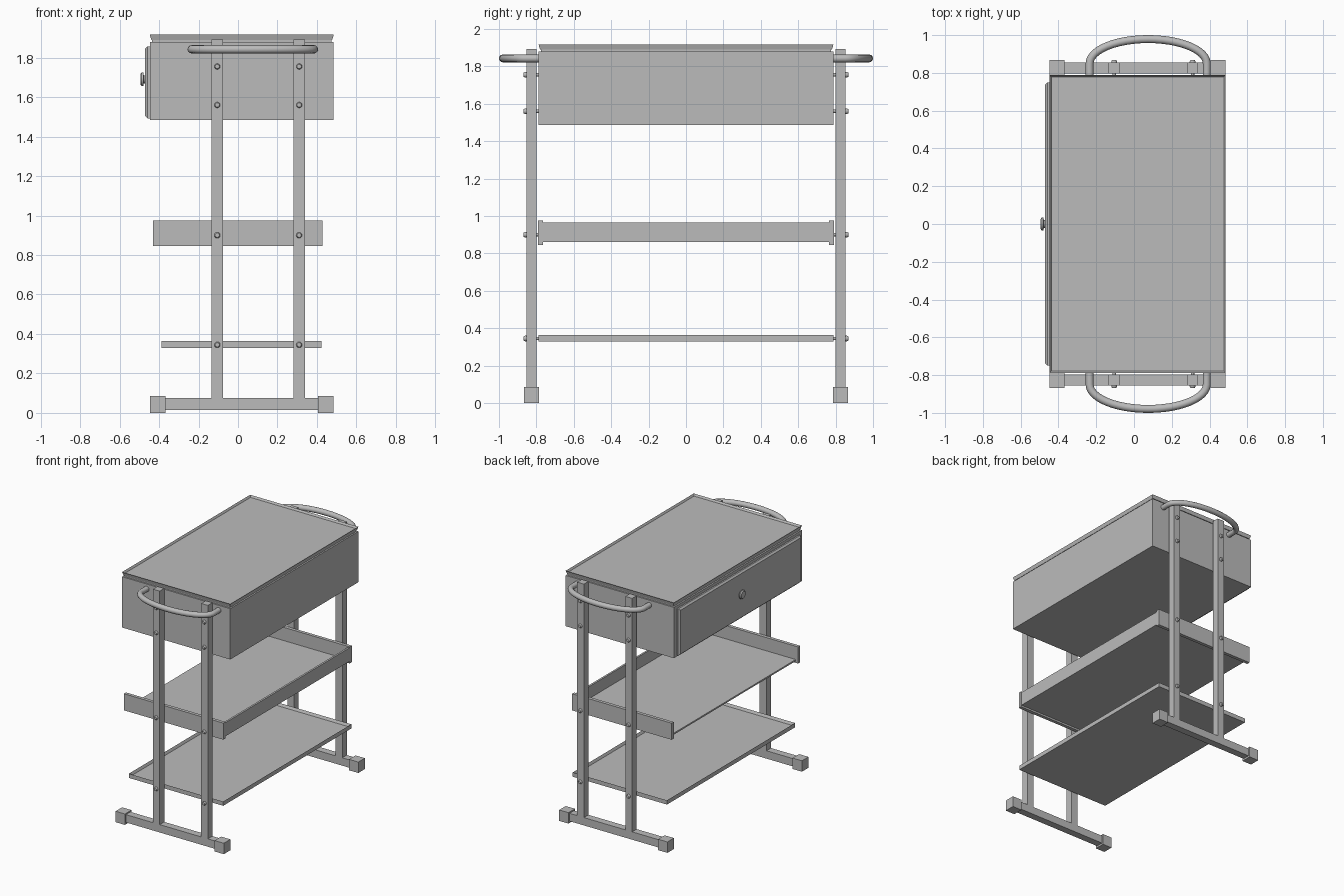
import bpy, bmesh, math
from mathutils import Matrix, Vector

if "Cube" in bpy.data.objects:
    bpy.data.objects.remove(bpy.data.objects["Cube"], do_unlink=True)

grey = bpy.data.materials.new("plain_grey")
grey.use_nodes = True
grey.diffuse_color = (0.5, 0.5, 0.5, 1)
grey.node_tree.nodes["Principled BSDF"].inputs["Base Color"].default_value = (0.5, 0.5, 0.5, 1)


def finish(name, bm):
    bmesh.ops.recalc_face_normals(bm, faces=bm.faces)
    mesh = bpy.data.meshes.new(name)
    bm.to_mesh(mesh)
    bm.free()
    mesh.materials.append(grey)
    ob = bpy.data.objects.new(name, mesh)
    bpy.context.collection.objects.link(ob)
    return ob


def smooth(ob):
    bpy.ops.object.select_all(action='DESELECT')
    ob.select_set(True)
    bpy.context.view_layer.objects.active = ob
    bpy.ops.object.shade_smooth_by_angle(angle=math.radians(35))


def box_mesh(x, y, z):
    bm = bmesh.new()
    bmesh.ops.create_cube(bm, size=1)
    for v in bm.verts:
        v.co = Vector([(a + b) / 2 + c * (b - a) for (a, b), c in zip((x, y, z), v.co)])
    bm.normal_update()
    return bm


def box(name, x, y, z):
    return finish(name, box_mesh(x, y, z))


def tray(name, x, y, z, rim, depth, taper=0):
    """Box with a sunken top and an optional narrower underside."""
    bm = box_mesh(x, y, z)
    top = max(bm.faces, key=lambda f: f.calc_center_median().z)
    for v in bm.verts:
        if v.co.z < sum(z) / 2:
            v.co.x -= math.copysign(taper, v.co.x)
            v.co.y -= math.copysign(taper, v.co.y)
    bmesh.ops.inset_region(bm, faces=[top], thickness=rim)
    bmesh.ops.translate(bm, verts=top.verts, vec=(0, 0, -depth))
    return finish(name, bm)


def lathe(name, profile, origin, direction, steps=20):
    """Spin (radius, height) points about an axis along direction."""
    bm = bmesh.new()
    vs = [bm.verts.new((r, 0, h)) for r, h in profile]
    es = [bm.edges.new(pair) for pair in zip(vs, vs[1:])]
    bmesh.ops.spin(bm, geom=vs + es, cent=(0, 0, 0), axis=(0, 0, 1),
                   angle=math.tau, steps=steps)
    bmesh.ops.remove_doubles(bm, verts=bm.verts, dist=0.0001)
    turn = Vector((0, 0, 1)).rotation_difference(Vector(direction)).to_matrix().to_4x4()
    bm.transform(Matrix.Translation(origin) @ turn)
    smooth(finish(name, bm))


# Drawer cabinet with its lid
X0, X1, Y = -0.447, 0.485, 0.788
box("cabinet", (X0, X1), (-Y, Y), (1.485, 1.88))
box("lid_spacer", (X0 + 0.012, X1 - 0.012), (-Y + 0.012, Y - 0.012), (1.88, 1.89))
tray("lid", (X0, X1), (-Y, Y), (1.889, 1.916), 0.013, 0.015, 0.008)

# Drawer front with chamfered edge, and its knob
bm = box_mesh((-0.47, X0), (-0.75, 0.75), (1.492, 1.857))
front = min(bm.faces, key=lambda f: f.calc_center_median().x)
bmesh.ops.bevel(bm, geom=list(front.edges), offset=0.012, segments=1, affect='EDGES')
finish("drawer_front", bm)
lathe("drawer_knob", [(0, 0), (0.02, 0), (0.02, 0.008), (0.034, 0.011),
                      (0.034, 0.019), (0.026, 0.026), (0, 0.026)],
      (-0.469, 0, 1.69), (-1, 0, 0))

# Middle shelf, open on the drawer side
box("middle_shelf_floor", (-0.41, 0.424), (-0.77, 0.77), (0.86, 0.872))
box("middle_shelf_back", (0.409, 0.424), (-0.77, 0.77), (0.86, 0.966))

# Bottom shelf
tray("bottom_shelf", (-0.388, 0.424), (-Y, Y), (0.33, 0.363), 0.014, 0.02)

# End frames, the same at each end
for s, side in ((-1, "front"), (1, "back")):
    def span(a, b):
        return tuple(sorted((s * a, s * b)))

    box(side + "_shelf_end", (-0.43, 0.427), span(0.764, 0.79), (0.846, 0.975))
    box(side + "_base_bar", (-0.375, 0.41), span(0.798, 0.854), (0.014, 0.075))
    for label, x in (("right", X0), ("left", X1 - 0.08)):
        box(f"{side}_{label}_foot", (x, x + 0.08), span(0.787, 0.867), (0, 0.085))
    for label, x in (("right", -0.105), ("left", 0.31)):
        box(f"{side}_{label}_post", (x - 0.029, x + 0.029), span(0.798, 0.854), (0.074, 1.892))
        for i, z in enumerate((0.345, 0.9, 1.56, 1.755)):
            lathe(f"{side}_{label}_bolt_{i}",
                  [(0, -0.07), (0.009, -0.07), (0.009, 0), (0.015, 0),
                   (0.015, 0.008), (0.011, 0.015), (0, 0.016)],
                  (x, s * 0.853, z), (0, s, 0), 12)

    # Bowed push handle
    arc = [math.pi * i / 24 for i in range(25)]
    path = [(0.31, 0.785)] + [(0.31 * math.cos(t), 0.85 + 0.129 * math.sin(t)) for t in arc]
    path.append((-0.31, 0.785))
    curve = bpy.data.curves.new(side + "_handle", 'CURVE')
    curve.dimensions = '3D'
    curve.bevel_depth = 0.021
    curve.bevel_resolution = 4
    curve.use_fill_caps = True
    line = curve.splines.new('POLY')
    line.points.add(len(path) - 1)
    for p, (x, y) in zip(line.points, path):
        p.co = (0.075 + x, s * y, 1.842, 1)
    curve.materials.append(grey)
    handle = bpy.data.objects.new(side + "_handle", curve)
    bpy.context.collection.objects.link(handle)
    bpy.ops.object.select_all(action='DESELECT')
    handle.select_set(True)
    bpy.context.view_layer.objects.active = handle
    bpy.ops.object.convert(target='MESH')
    smooth(bpy.context.object)
